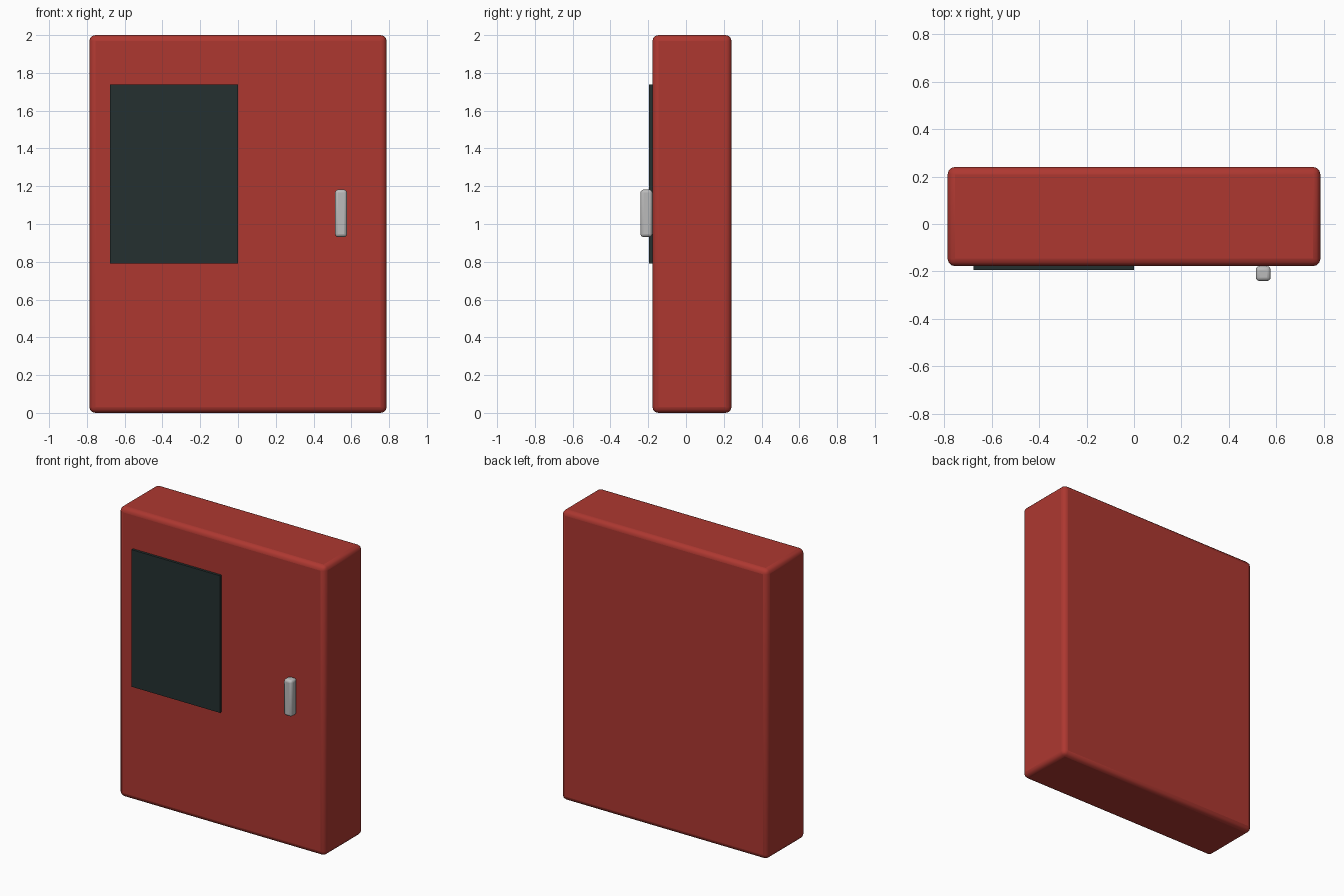
import bpy
import bmesh
from mathutils import Vector

if "Cube" in bpy.data.objects:
    bpy.data.objects.remove(bpy.data.objects["Cube"])


def material(name, rgb):
    m = bpy.data.materials.new(name)
    m.diffuse_color = (*rgb, 1.0)
    m.use_nodes = True
    m.node_tree.nodes["Principled BSDF"].inputs["Base Color"].default_value = m.diffuse_color
    return m


def box(name, lo, hi, mat, bevel=0.0, segments=3):
    """Box between two corners, with optionally rounded edges."""
    lo, hi = Vector(lo), Vector(hi)
    mesh = bpy.data.meshes.new(name)
    obj = bpy.data.objects.new(name, mesh)
    bpy.context.collection.objects.link(obj)
    bm = bmesh.new()
    bmesh.ops.create_cube(bm, size=1.0)
    bmesh.ops.scale(bm, vec=hi - lo, verts=bm.verts)
    bm.to_mesh(mesh)
    bm.free()
    obj.location = (lo + hi) / 2
    mesh.materials.append(mat)
    if bevel:
        mod = obj.modifiers.new("rounded_edges", 'BEVEL')
        mod.width = bevel
        mod.segments = segments
        bpy.ops.object.select_all(action='DESELECT')
        obj.select_set(True)
        bpy.context.view_layer.objects.active = obj
        bpy.ops.object.shade_smooth_by_angle()
    return obj


red = material("red_paint", (0.42, 0.039, 0.030))
dark = material("dark_glass", (0.018, 0.030, 0.030))
metal = material("grey_metal", (0.50, 0.50, 0.50))

# Cabinet body
box("cabinet_body", (-0.787, -0.178, 0), (0.787, 0.241, 2.0), red, 0.032)
# Window panel on the front
box("window_panel", (-0.677, -0.195, 0.792), (0, -0.165, 1.738), dark)
# Door handle
box("door_handle", (0.514, -0.241, 0.931), (0.577, -0.178, 1.182), metal, 0.016)
